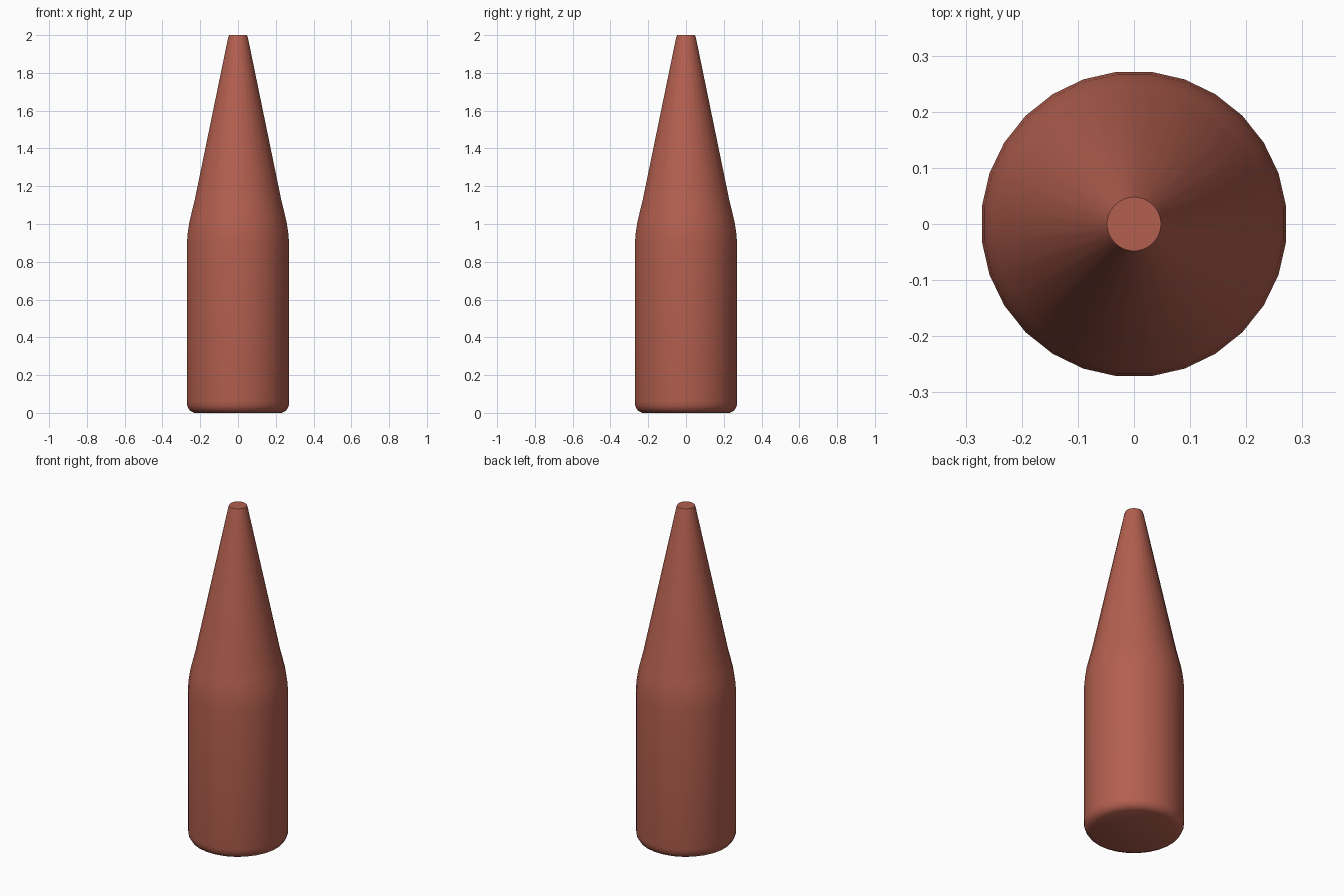
import bpy
import bmesh
import math

default = bpy.data.objects.get("Cube")
if default:
    bpy.data.objects.remove(default, do_unlink=True)

SIDES = 28

clay = bpy.data.materials.new("terracotta_red")
clay.use_nodes = True
colour = (0.45, 0.115, 0.078, 1)
clay.diffuse_color = colour
clay.node_tree.nodes["Principled BSDF"].inputs["Base Color"].default_value = colour


def lathe(name, profile, material):
    """Spin a (radius, height) profile about z and cap both ends."""
    bm = bmesh.new()
    rings = []
    for radius, z in profile:
        # Half-step offset puts flat sides on the axes
        angles = [math.tau * (i + 0.5) / SIDES for i in range(SIDES)]
        rings.append([bm.verts.new((radius * math.cos(a), radius * math.sin(a), z))
                      for a in angles])
    for low, high in zip(rings, rings[1:]):
        for i in range(SIDES):
            j = (i + 1) % SIDES
            bm.faces.new((low[i], low[j], high[j], high[i]))
    bm.faces.new(rings[0][::-1])
    bm.faces.new(rings[-1])
    mesh = bpy.data.meshes.new(name)
    bm.to_mesh(mesh)
    bm.free()
    mesh.materials.append(material)
    obj = bpy.data.objects.new(name, mesh)
    bpy.context.collection.objects.link(obj)
    return obj


# Rounded foot, straight body, curved shoulder, long tapering neck, flat tip
bottle = lathe("bottle", [
    (0.232, 0), (0.257, 0.012), (0.27, 0.035), (0.273, 0.06),
    (0.273, 0.89), (0.268, 0.95), (0.259, 1.01), (0.247, 1.06),
    (0.232, 1.12), (0.053, 1.985), (0.048, 2),
], clay)

bpy.ops.object.select_all(action="DESELECT")
bottle.select_set(True)
bpy.context.view_layer.objects.active = bottle
bpy.ops.object.shade_smooth_by_angle(angle=math.radians(35))
